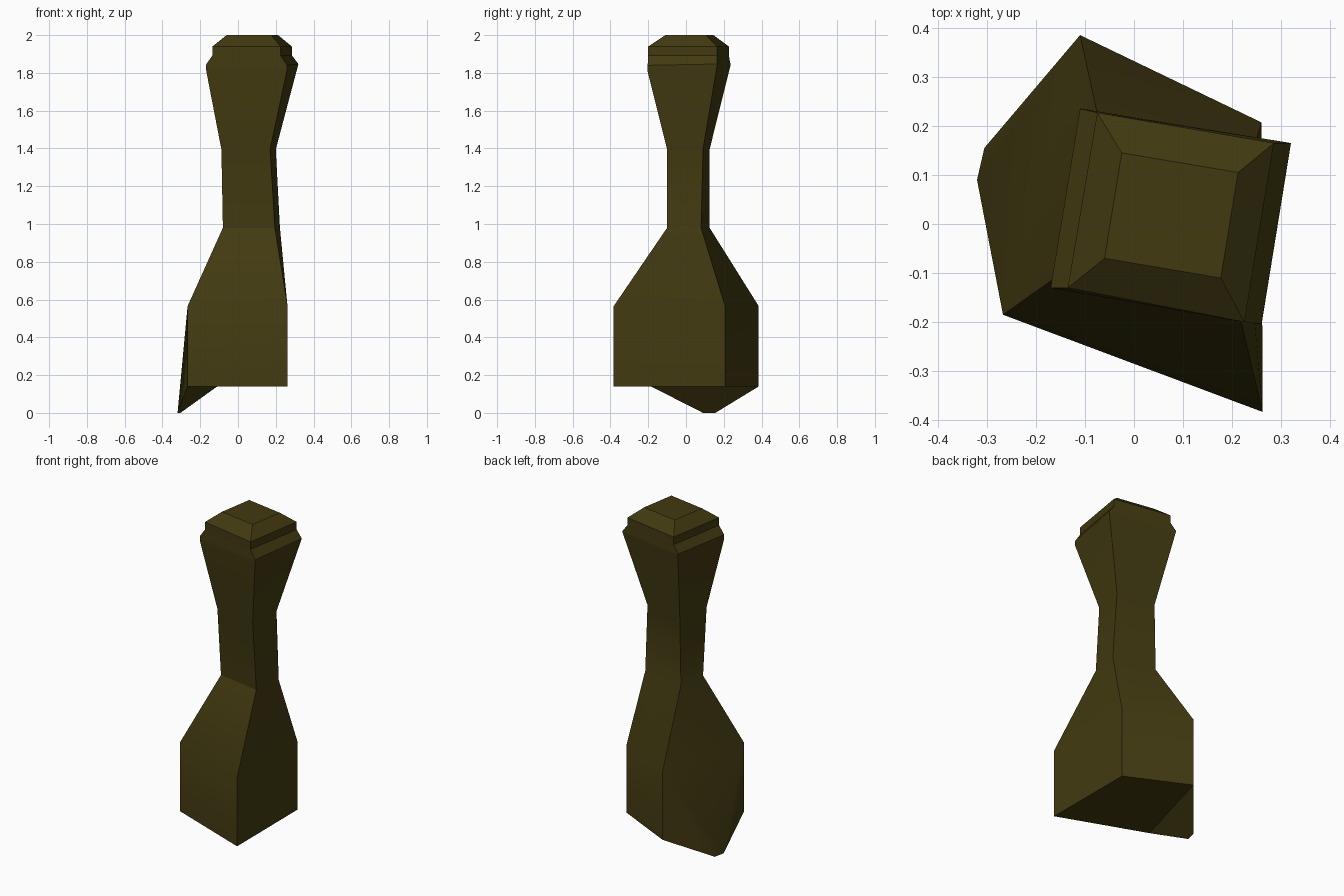
import bpy, bmesh, math

if "Cube" in bpy.data.objects:
    bpy.data.objects.remove(bpy.data.objects["Cube"])

olive = bpy.data.materials.new("dark olive")
olive.diffuse_color = (0.054, 0.042, 0.0055, 1)
olive.use_nodes = True
olive.node_tree.nodes["Principled BSDF"].inputs["Base Color"].default_value = olive.diffuse_color

# Four-sided cross-sections: front right, back right, back left, front left
base = [(.262, -.383), (.26, .207), (-.11, .385), (-.267, -.185)]
lip = [(.225, -.2), (.285, .165), (-.075, .227), (-.135, -.13)]


def ring(pts, z):
    return [(x, y, z) for x, y in pts]


rings = [
    ring(base, .14),
    ring(base, .565),
    ring([(.195, -.1), (.222, .08), (-.053, .125), (-.08, -.052)], .98),
    ring([(.17, -.1), (.2, .09), (-.045, .125), (-.088, -.075)], 1.395),
    [(.26, -.205, 1.815), (.318, .165, 1.84), (-.108, .235, 1.838), (-.168, -.13, 1.81)],
    [(.26, -.203, 1.84), (.32, .165, 1.847), (-.11, .235, 1.847), (-.17, -.13, 1.843)],
    ring(lip, 1.893),
    ring(lip, 1.94),
    ring([(.177, -.11), (.212, .105), (-.025, .145), (-.06, -.07)], 2.0),
]

bm = bmesh.new()
loops = [[bm.verts.new(p) for p in r] for r in rings]

# Lofted walls, leaving the lowest left wall for the foot
for i, (lo, hi) in enumerate(zip(loops, loops[1:])):
    for k in range(4):
        if i == 0 and k == 2:
            continue
        n = (k + 1) % 4
        bm.faces.new((lo[k], lo[n], hi[n], hi[k]))
bm.faces.new(loops[-1])
bm.faces.new(loops[0][::-1])

# Slanted foot hanging below the left wall
f1 = bm.verts.new((-.305, .155, 0))
f2 = bm.verts.new((-.32, .09, 0))
c0, d0 = loops[0][2:]
c1, d1 = loops[1][2:]
for f in ((c1, c0, f1), (d1, f2, d0), (c1, f1, f2, d1), (c0, d0, f2, f1)):
    bm.faces.new(f)
bmesh.ops.recalc_face_normals(bm, faces=bm.faces)

me = bpy.data.meshes.new("bottle")
bm.to_mesh(me)
bm.free()
me.materials.append(olive)
bottle = bpy.data.objects.new("bottle", me)
bpy.context.collection.objects.link(bottle)
bpy.context.view_layer.objects.active = bottle
bottle.select_set(True)
bpy.ops.object.shade_smooth_by_angle(angle=math.radians(30))
